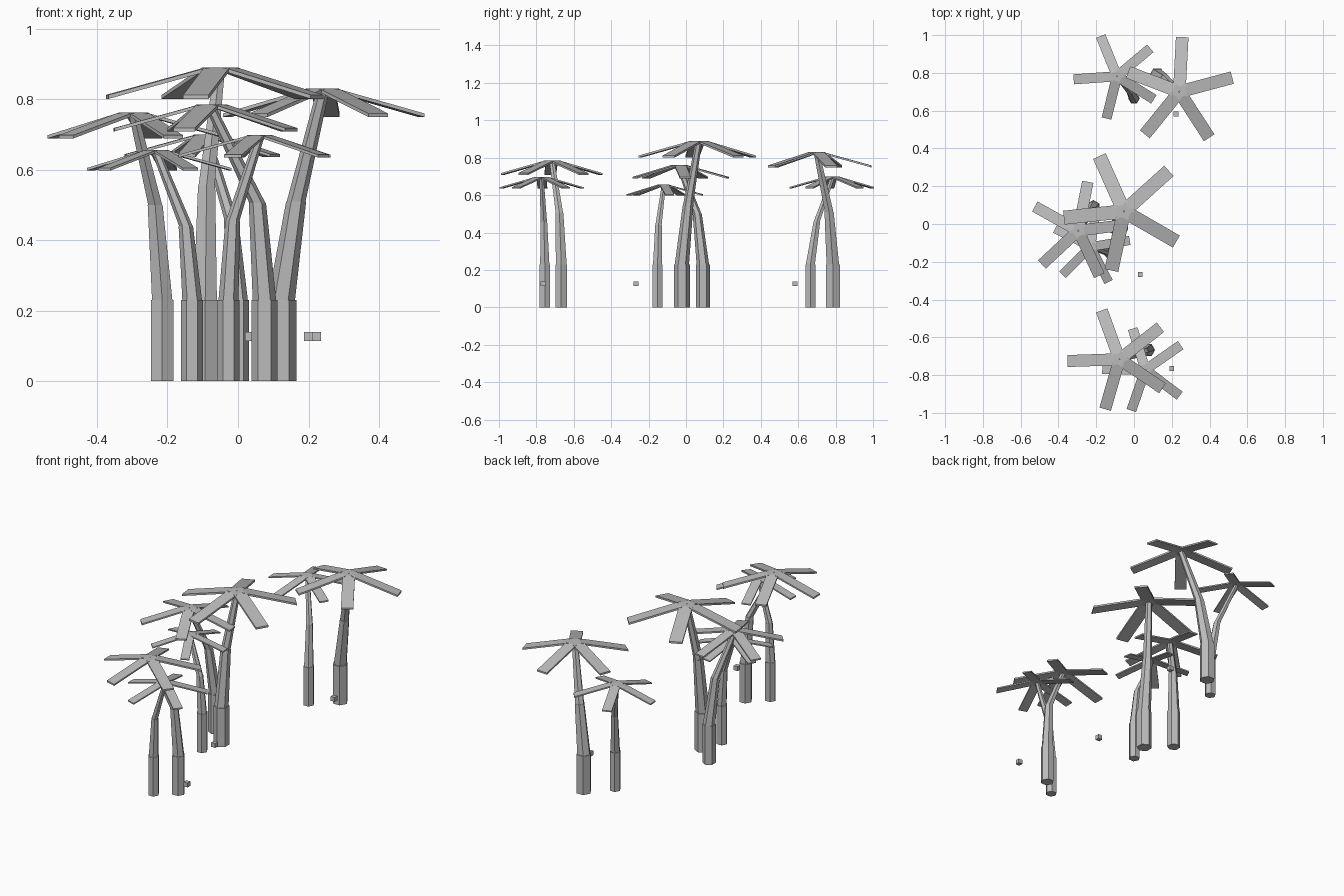
import bpy, bmesh
from math import cos, sin, pi, radians
from mathutils import Vector, Matrix

cube = bpy.data.objects.get("Cube")
if cube:
    bpy.data.objects.remove(cube)

grey = bpy.data.materials.new("plain grey")
grey.use_nodes = True
grey.diffuse_color = (0.5, 0.5, 0.5, 1)
grey.node_tree.nodes["Principled BSDF"].inputs["Base Color"].default_value = (0.5, 0.5, 0.5, 1)


def make_object(name, bm):
    bmesh.ops.recalc_face_normals(bm, faces=bm.faces)
    mesh = bpy.data.meshes.new(name)
    bm.to_mesh(mesh)
    bm.free()
    mesh.materials.append(grey)
    obj = bpy.data.objects.new(name, mesh)
    bpy.context.collection.objects.link(obj)


def add_section(bm, low, high, r_low, r_high, turn):
    """Closed six-sided trunk section with level ends."""
    rings = []
    for centre, r in ((low, r_low), (high, r_high)):
        angles = [turn + i * pi / 3 for i in range(6)]
        rings.append([bm.verts.new(centre + Vector((r * cos(a), r * sin(a), 0))) for a in angles])
    bottom, top = rings
    bm.faces.new(bottom)
    bm.faces.new(top)
    for i in range(6):
        j = (i + 1) % 6
        bm.faces.new((bottom[i], bottom[j], top[j], top[i]))


def make_trunk(name, base, knee, crown, r, turn):
    bm = bmesh.new()
    foot = Vector((*base, 0))
    collar = Vector((*base, 0.23))
    add_section(bm, foot, collar, r, r, turn)
    add_section(bm, collar, knee, r * 0.9, r * 0.66, turn)
    add_section(bm, knee, crown, r * 0.62, r * 0.42, turn)
    make_object(name, bm)


def make_fronds(name, crown, length, start):
    """Five planks, each with a short level root and a long drooping blade."""
    bm = bmesh.new()
    half, thick = length * 0.115, length * 0.035
    profile = ((0.01, 0, 0.35), (0.11, 0, 1), (1, -0.245, 1))
    for k in range(5):
        spin = Matrix.Translation(crown) @ Matrix.Rotation(radians(start + 72 * k), 4, "Z")
        rows = []
        for out, drop, wide in profile:
            corners = ((-1, 0), (1, 0), (1, -thick), (-1, -thick))
            rows.append([bm.verts.new(spin @ Vector((out * length, s * half * wide, drop * length + dz)))
                         for s, dz in corners])
        for a, b in zip(rows, rows[1:]):
            for i in range(4):
                j = (i + 1) % 4
                bm.faces.new((a[i], a[j], b[j], b[i]))
        bm.faces.new(rows[0])
        bm.faces.new(rows[-1])
    make_object(name, bm)


# Palms: base, knee, crown top, trunk radius, trunk turn, frond length, frond start
palms = {
    "back_right": ((0.0, 0.665), (-0.02, 0.70, 0.46), (-0.09, 0.782, 0.70), 0.031, 0, 0.23, 40),
    "back_left": ((0.123, 0.785), (0.165, 0.765, 0.51), (0.24, 0.70, 0.83), 0.043, 0, 0.29, 15),
    "middle_tall": ((-0.093, -0.022), (-0.089, 0.012, 0.555), (-0.053, 0.067, 0.89), 0.0425, 30, 0.32, 42),
    "middle_right": ((-0.215, 0.09), (-0.235, 0.06, 0.50), (-0.295, -0.035, 0.762), 0.037, 30, 0.263, 79),
    "middle_short": ((-0.13, -0.152), (-0.148, -0.147, 0.44), (-0.23, -0.12, 0.656), 0.031, 0, 0.21, 81),
    "front_tall": ((0.075, -0.667), (0.055, -0.677, 0.505), (-0.077, -0.716, 0.785), 0.037, 0, 0.275, 38),
    "front_short": ((-0.027, -0.755), (-0.015, -0.76, 0.455), (0.06, -0.772, 0.698), 0.0315, 0, 0.228, 35),
}
for name, (base, knee, crown, r, turn, length, start) in palms.items():
    top = Vector(crown)
    make_trunk(name + "_trunk", base, Vector(knee), top - Vector((0, 0, 0.01)), r, radians(turn))
    make_fronds(name + "_fronds", top, length, start)

# Small floating fruits beside the trunks
for name, spot in (("front_fruit", (0.2, -0.765)), ("middle_fruit", (0.033, -0.267)), ("back_fruit", (0.223, 0.583))):
    bm = bmesh.new()
    bmesh.ops.create_cube(bm, size=0.026, matrix=Matrix.Translation((*spot, 0.126)))
    make_object(name, bm)
